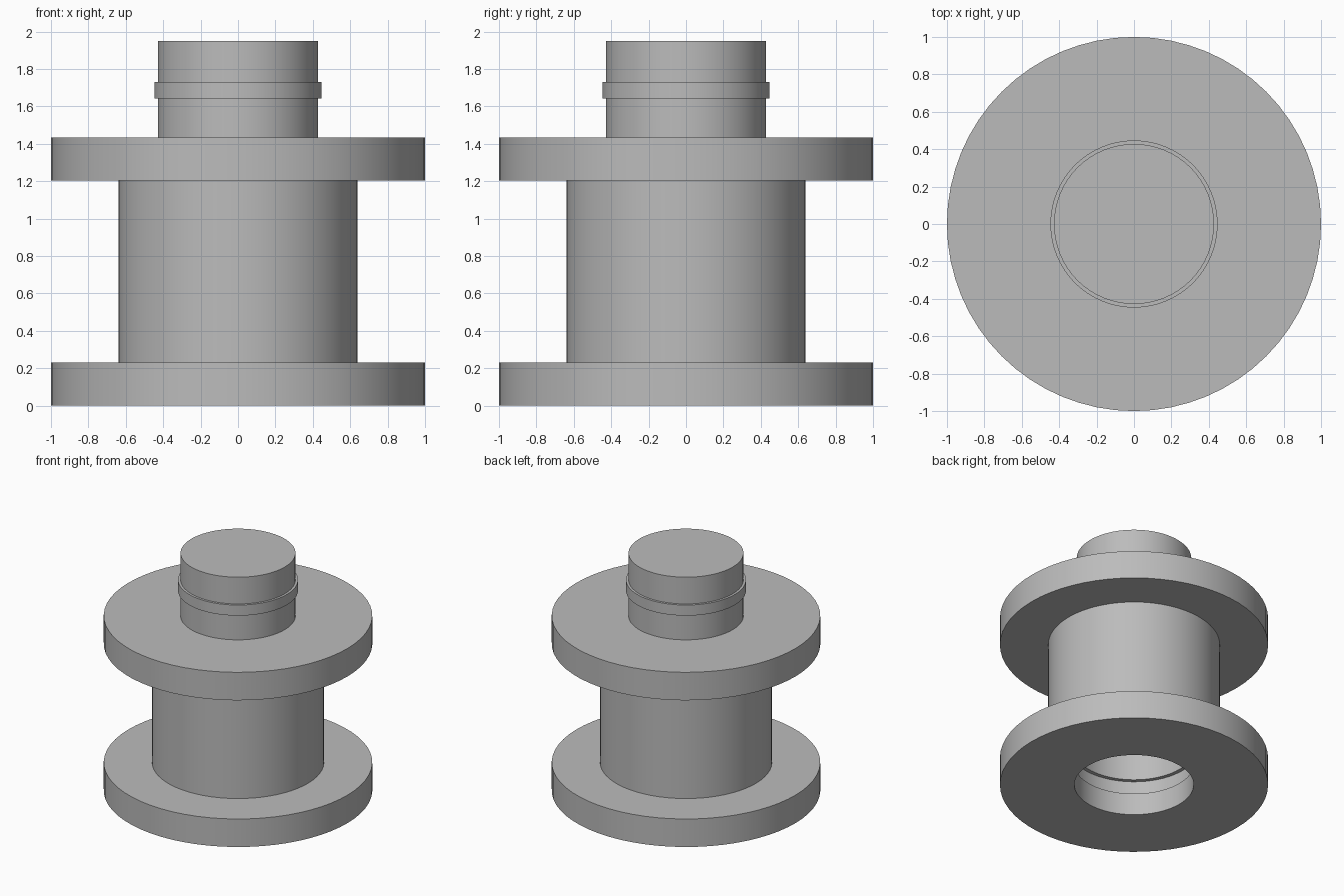
import bpy, bmesh, math

cube = bpy.data.objects.get("Cube")
if cube:
    bpy.data.objects.remove(cube, do_unlink=True)

SIDES = 64

grey = bpy.data.materials.new("plain grey")
grey.use_nodes = True
colour = (0.5, 0.5, 0.5, 1)
grey.diffuse_color = colour
grey.node_tree.nodes["Principled BSDF"].inputs["Base Color"].default_value = colour


def lathe(name, profile):
    """Turn a closed (radius, height) outline around the z axis."""
    bm = bmesh.new()
    verts = [bm.verts.new((r, 0, z)) for r, z in profile]
    edges = [bm.edges.new((a, b)) for a, b in zip(verts, verts[1:])]
    if profile[0][0] > 0:
        edges.append(bm.edges.new((verts[-1], verts[0])))
    bmesh.ops.spin(bm, geom=verts + edges, cent=(0, 0, 0), axis=(0, 0, 1),
                   angle=math.tau, steps=SIDES, use_duplicate=False)
    bmesh.ops.remove_doubles(bm, verts=bm.verts, dist=0.0005)
    # merge the triangle fans on the axis into flat discs
    hubs = [v for v in bm.verts if math.hypot(v.co.x, v.co.y) < 0.001]
    bmesh.ops.dissolve_verts(bm, verts=hubs)
    bmesh.ops.recalc_face_normals(bm, faces=bm.faces)
    mesh = bpy.data.meshes.new(name)
    bm.to_mesh(mesh)
    bm.free()
    mesh.materials.append(grey)
    obj = bpy.data.objects.new(name, mesh)
    bpy.context.collection.objects.link(obj)
    bpy.ops.object.select_all(action='DESELECT')
    obj.select_set(True)
    bpy.context.view_layer.objects.active = obj
    bpy.ops.object.shade_smooth_by_angle(angle=math.radians(30))
    return obj


# Spool: two flanges on a drum, with a grooved socket underneath
lathe("spool", [
    (0, 0.54), (0.445, 0.54),
    (0.445, 0.30), (0.475, 0.30), (0.475, 0.18), (0.445, 0.18), (0.445, 0),
    (1, 0), (1, 0.23), (0.64, 0.23),
    (0.64, 1.205), (1, 1.205), (1, 1.435), (0, 1.435),
])

# Plug on top, which fits the socket of another spool
lathe("plug", [(0, 1.40), (0.428, 1.40), (0.428, 1.95), (0, 1.95)])

# Snap ring around the plug
lathe("snap_ring", [(0.42, 1.643), (0.447, 1.643), (0.447, 1.73), (0.42, 1.73)])
